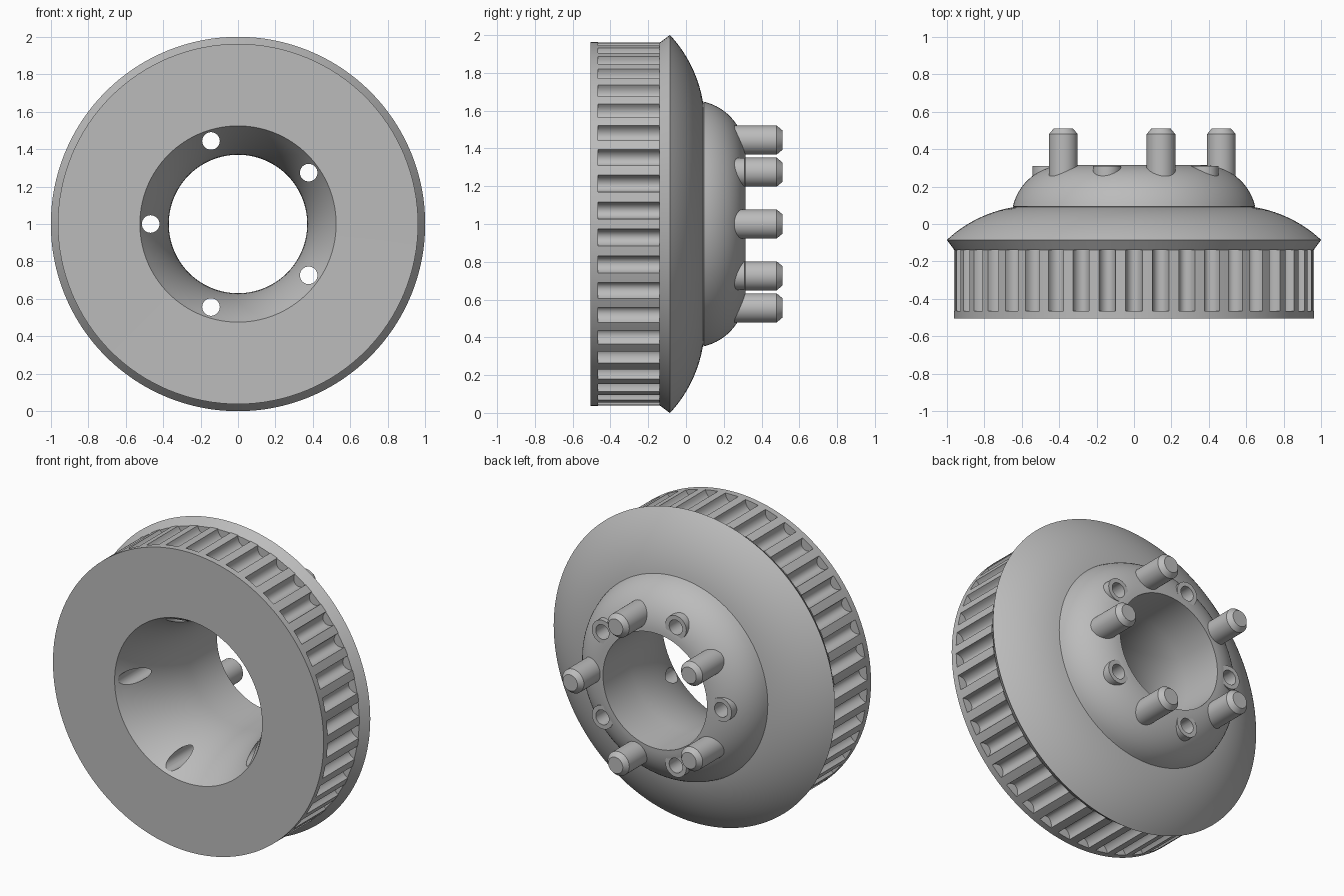
import bpy, bmesh, math
from mathutils import Matrix, Vector

if "Cube" in bpy.data.objects:
    bpy.data.objects.remove(bpy.data.objects["Cube"], do_unlink=True)

grey = bpy.data.materials.new("plain_grey")
grey.use_nodes = True
COLOUR = (0.5, 0.5, 0.5, 1)
grey.diffuse_color = COLOUR
grey.node_tree.nodes["Principled BSDF"].inputs["Base Color"].default_value = COLOUR

AXIS = Vector((0, 0, 1))      # the wheel turns about a line along y through here
RIM, TEETH, STUDS = 0.963, 42, 5
STUD_RING = 0.467


def finish(bm, name, smooth=30):
    mesh = bpy.data.meshes.new(name)
    bm.to_mesh(mesh)
    bm.free()
    mesh.materials.append(grey)
    obj = bpy.data.objects.new(name, mesh)
    bpy.context.collection.objects.link(obj)
    bpy.ops.object.select_all(action='DESELECT')
    obj.select_set(True)
    bpy.context.view_layer.objects.active = obj
    if smooth:
        bpy.ops.object.shade_smooth_by_angle(angle=math.radians(smooth))
    return obj


def lathe(bm, profile, centre, steps, closed=True):
    """Turn (radius, y) points about a line along y through centre."""
    rings = []
    for r, y in profile:
        if r == 0:
            rings.append([bm.verts.new(centre + Vector((0, y, 0)))] * steps)
        else:
            turns = [2 * math.pi * i / steps for i in range(steps)]
            rings.append([bm.verts.new(centre + Vector((r * math.cos(a), y, r * math.sin(a))))
                          for a in turns])
    pairs = list(zip(rings, rings[1:]))
    if closed:
        pairs.append((rings[-1], rings[0]))
    for a, b in pairs:
        for i in range(steps):
            j = (i + 1) % steps
            corners = list(dict.fromkeys((a[i], a[j], b[j], b[i])))
            bm.faces.new(corners)
    bmesh.ops.recalc_face_normals(bm, faces=bm.faces[:])


def arc(r, y, radius, start, end, n):
    """Points on a circle in the (radius, y) plane, angles in degrees."""
    angles = [math.radians(start + (end - start) * i / n) for i in range(n + 1)]
    return [(r + radius * math.cos(a), y + radius * math.sin(a)) for a in angles]


def ring_positions(first):
    for i in range(STUDS):
        a = math.radians(first + 360 * i / STUDS)
        yield AXIS + STUD_RING * Vector((math.cos(a), 0, math.sin(a)))


# Wheel body: front rim, recessed core, flange, domed hub and flared bore
profile = [(RIM, -0.505), (RIM, -0.465), (0.89, -0.465), (0.89, -0.14), (0.96, -0.14)]
profile += arc(0.533, -0.587, 0.686, 47, 81, 14)
profile += arc(0.37, 0.03, 0.285, 13, 90, 16)
profile += arc(1.37, 0.03, 1.0, 180, 212.3, 12)
bm = bmesh.new()
lathe(bm, profile, AXIS, 128)
body = finish(bm, "wheel_body", 0)

# Through holes between the studs
bm = bmesh.new()
for c in ring_positions(36):
    lathe(bm, [(0, -0.6), (0.047, -0.6), (0.047, 0.5), (0, 0.5)], c, 32, closed=False)
cutter = finish(bm, "hole_cutter", 0)
cutter.hide_render = True
cut = body.modifiers.new("holes", 'BOOLEAN')
cut.operation = 'DIFFERENCE'
cut.solver = 'EXACT'
cut.object = cutter
bpy.ops.object.select_all(action='DESELECT')
body.select_set(True)
bpy.context.view_layer.objects.active = body
bpy.ops.object.modifier_apply(modifier=cut.name)
bpy.data.objects.remove(cutter, do_unlink=True)
bpy.ops.object.shade_smooth_by_angle(angle=math.radians(20))

# Toothed belt surface: flat lands with rounded grooves
outline = []
pitch, half = 2 * math.pi / TEETH, 0.047
for t in range(TEETH):
    mid = (t + 0.5) * pitch
    for i in range(11):
        a = math.pi * i / 10
        turn = mid - half * math.cos(a)
        r = RIM - 0.055 * math.sin(a)
        outline.append((r * math.cos(turn), r * math.sin(turn)))
    outline.append((RIM * math.cos(mid + pitch / 2), RIM * math.sin(mid + pitch / 2)))
bm = bmesh.new()
front = [bm.verts.new((x, -0.466, 1 + z)) for x, z in outline]
back = [bm.verts.new((x, -0.139, 1 + z)) for x, z in outline]
for i in range(len(outline)):
    j = (i + 1) % len(outline)
    bm.faces.new((front[i], front[j], back[j], back[i]))
bmesh.ops.recalc_face_normals(bm, faces=bm.faces[:])
finish(bm, "belt_teeth")

# Chamfered studs
for n, c in enumerate(ring_positions(0), 1):
    bm = bmesh.new()
    stud = [(0, 0.15), (0.077, 0.15), (0.077, 0.48), (0.052, 0.51), (0, 0.51)]
    lathe(bm, stud, c, 40, closed=False)
    finish(bm, f"stud_{n}")

# Hollow collars round the through holes
for n, c in enumerate(ring_positions(36), 1):
    bm = bmesh.new()
    lathe(bm, [(0.047, 0.2), (0.075, 0.2), (0.075, 0.31), (0.047, 0.31)], c, 32)
    finish(bm, f"hole_collar_{n}")
